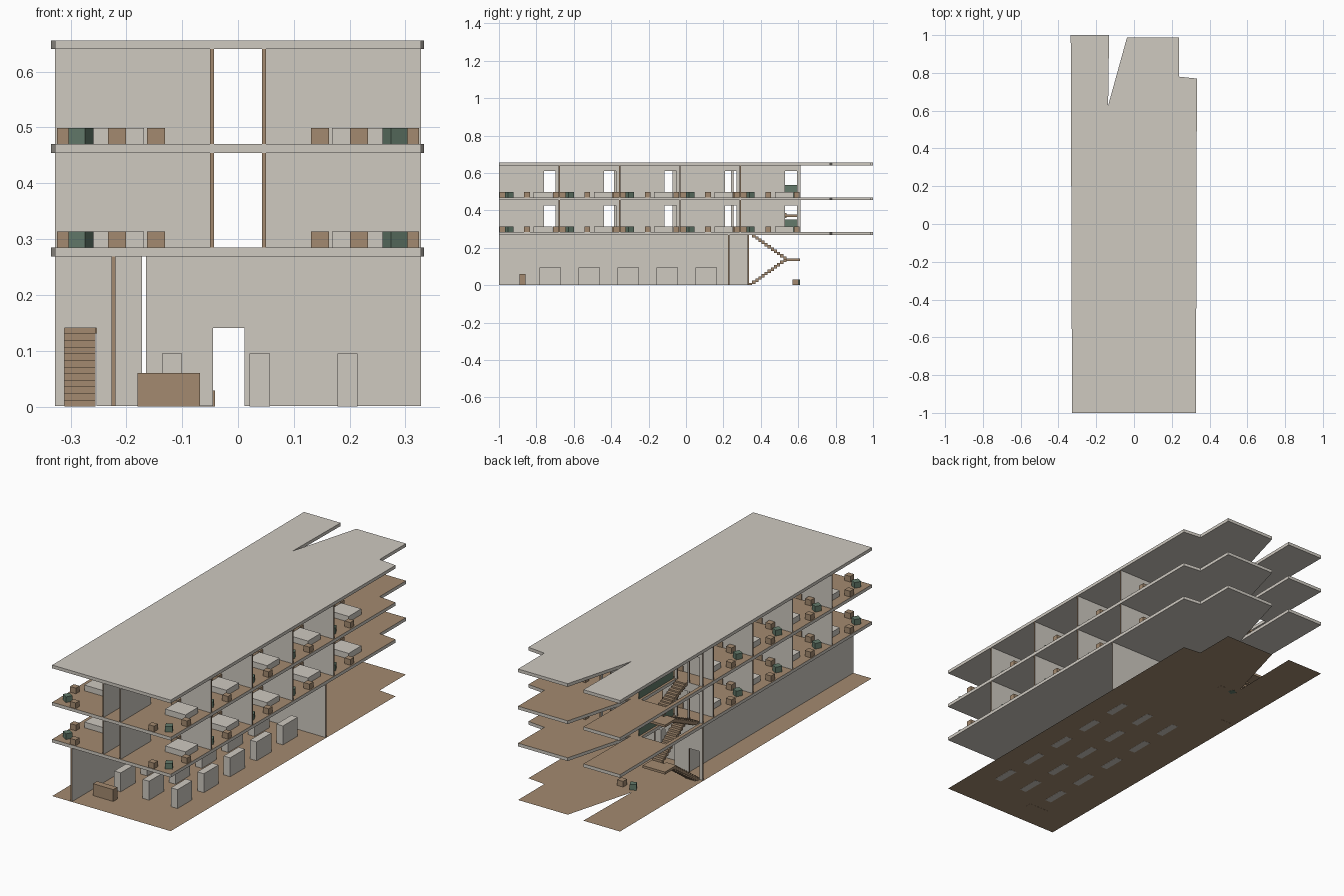
import bpy, bmesh
from mathutils import Matrix, Vector

old = bpy.data.objects.get("Cube")
if old:
    bpy.data.objects.remove(old, do_unlink=True)


def material(name, rgb):
    m = bpy.data.materials.new(name)
    m.use_nodes = True
    m.diffuse_color = (*rgb, 1)
    bsdf = m.node_tree.nodes["Principled BSDF"]
    bsdf.inputs["Base Color"].default_value = (*rgb, 1)
    return m


PLASTER = material("pale plaster", (0.62, 0.585, 0.53))
WOOD = material("brown wood", (0.37, 0.255, 0.16))
GREEN = material("muted green", (0.125, 0.195, 0.145))


def finish(bm, name, mats):
    bmesh.ops.recalc_face_normals(bm, faces=bm.faces)
    mesh = bpy.data.meshes.new(name)
    bm.to_mesh(mesh)
    bm.free()
    for m in mats:
        mesh.materials.append(m)
    ob = bpy.data.objects.new(name, mesh)
    bpy.context.collection.objects.link(ob)
    return ob


def add_box(bm, x, y, z, turn=0):
    """Box from three (low, high) ranges, turned about its own vertical axis."""
    centre = Vector([sum(r) / 2 for r in (x, y, z)])
    size = [r[1] - r[0] for r in (x, y, z)]
    mat = Matrix.Translation(centre) @ Matrix.Rotation(turn, 4, 'Z') @ Matrix.Diagonal((*size, 1))
    bmesh.ops.create_cube(bm, size=1, matrix=mat)


def box(name, mat, x, y, z, turn=0):
    bm = bmesh.new()
    add_box(bm, x, y, z, turn)
    return finish(bm, name, [mat])


def wall(name, axis, at, start, end, z, doors=(), head=0.14, t=0.007):
    """Wall along an axis with door openings; its cut ends are wood."""
    bm = bmesh.new()

    def piece(a, b, z0, z1):
        across = (at - t / 2, at + t / 2)
        x, y = ((a, b), across) if axis == 0 else (across, (a, b))
        add_box(bm, x, y, (z0, z1))

    cursor = start
    for a, b in doors:
        piece(cursor, a, *z)
        piece(a, b, z[0] + head, z[1])
        cursor = b
    piece(cursor, end, *z)
    bm.normal_update()
    for f in bm.faces:
        f.material_index = int(abs(f.normal[axis]) > 0.9)
    return finish(bm, name, [PLASTER, WOOD])


# Floor plan shared by the ground and every slab
PLAN = [(-0.328, -1), (0.328, -1), (0.333, 0.77), (0.238, 0.78), (0.238, 0.988),
        (-0.037, 0.988), (-0.137, 0.627), (-0.132, 1), (-0.335, 1)]
SLAB = 0.016
LEVELS = [0.285, 0.47]
ROOF = 0.656
STAIR_Y = (0.337, 0.61)


def slab(name, top, floor_mat, hole):
    bm = bmesh.new()
    face = bm.faces.new([bm.verts.new((x, y, top - SLAB)) for x, y in PLAN])
    ext = bmesh.ops.extrude_face_region(bm, geom=[face])
    for v in ext["geom"]:
        if isinstance(v, bmesh.types.BMVert):
            v.co.z = top
    bmesh.ops.recalc_face_normals(bm, faces=bm.faces)
    for f in bm.faces:
        f.material_index = int(f.normal.z > 0.9)
    ob = finish(bm, name, [PLASTER, floor_mat])
    if hole:
        cutter = box("stair_cutter", PLASTER, (-0.315, -0.18), STAIR_Y, (top - 0.1, top + 0.1))
        cutter.hide_render = True
        mod = ob.modifiers.new("stair opening", 'BOOLEAN')
        mod.operation, mod.solver, mod.object = 'DIFFERENCE', 'EXACT', cutter
        graph = bpy.context.evaluated_depsgraph_get()
        ob.data = bpy.data.meshes.new_from_object(ob.evaluated_get(graph))
        ob.modifiers.clear()
        bpy.data.objects.remove(cutter, do_unlink=True)


# Ground and slabs
bm = bmesh.new()
bm.faces.new([bm.verts.new((x, y, 0.0006)) for x, y in PLAN])
finish(bm, "ground_floor", [WOOD])
for i, top in enumerate(LEVELS):
    slab(f"floor_slab_{i + 1}", top, WOOD, True)
slab("roof_slab", ROOF, PLASTER, False)

# Ground floor walls
low = (0.001, LEVELS[0] - SLAB)
wall("ground_long_wall", 1, -0.223, -1, 0.33, low)
wall("ground_hall_wall", 0, 0.228, -0.165, 0.328, low, [(-0.045, 0.012)])
wall("ground_stair_wall", 0, 0.333, -0.328, -0.172, low, [(-0.311, -0.253)])

# Ground floor furniture
for row in range(3):
    for col in range(5):
        x, y = -0.118 + 0.157 * row, -0.726 + 0.2085 * col
        box("display_block", PLASTER, (x - 0.018, x + 0.018), (y - 0.058, y + 0.058), (0, 0.095))
box("reception_counter", WOOD, (-0.18, -0.068), (-0.889, -0.857), (0, 0.06))
box("lounge_table", WOOD, (-0.073, -0.041), (0.57, 0.602), (0, 0.029))
box("lounge_seat", GREEN, (-0.137, -0.107), (0.575, 0.605), (0, 0.029), 0.5)


def furnish(side, y, z):
    """One room: bed, three wooden cubes and a turned green seat."""
    height = (z, z + 0.0285)

    def item(name, mat, cx, off, w, d, turn=0):
        c = side * cx
        box(name, mat, (c - w / 2, c + w / 2), (y + off - d / 2, y + off + d / 2), height, turn)

    item("bed", PLASTER, 0.224, 0.235, 0.112, 0.1)
    item("bedside_table", WOOD, 0.147, 0.303, 0.032, 0.03)
    item("desk", WOOD, 0.217, 0.019, 0.032, 0.03)
    item("side_table", WOOD, 0.308, 0.15, 0.032, 0.03)
    item("seat", GREEN, 0.281, 0.055, 0.033, 0.033, side * 0.5)


# Upper floors: corridor walls, partitions and rooms
for z, ceiling in zip(LEVELS, (LEVELS[1], ROOF)):
    span = (z, ceiling - SLAB)
    for side, pitch, rooms, end in ((1, 0.3225, 5, 0.612), (-1, 0.3125, 4, 0.25)):
        starts = [-1 + pitch * i for i in range(rooms)]
        doors = [(y + 0.24, y + 0.303) for y in starts]
        wall("corridor_wall", 1, 0.0465 * side, -1, end, span, doors)
        last = starts[1:] + ([end] if side < 0 else [])
        for y in last:
            a, b = sorted((0.05 * side, 0.328 * side))
            wall("partition", 0, y, a, b, span)
        for y in starts:
            furnish(side, y, z)
    wall("stair_wall", 0, 0.333, -0.328, -0.172, span, [(-0.311, -0.253), (-0.245, -0.187)])
    box("balustrade", GREEN, (-0.168, -0.163), STAIR_Y, (z, z + 0.065))

# Two-flight stairs, with a half landing
STEPS = 12
for z0, z1 in zip((0, LEVELS[0]), LEVELS):
    mid = (z0 + z1) / 2
    rise, run = (mid - z0) / STEPS, 0.2 / STEPS
    bm = bmesh.new()
    for i in range(STEPS):
        y = 0.337 + run * i
        for x, top in (((-0.311, -0.255), z0 + rise * (i + 1)),
                       ((-0.243, -0.187), z1 - rise * i)):
            add_box(bm, x, (y, y + run), (max(top - 0.018, z0), top))
    finish(bm, "stair_flights", [WOOD])
    box("stair_landing", WOOD, (-0.311, -0.187), (0.537, 0.61), (mid - 0.012, mid))
